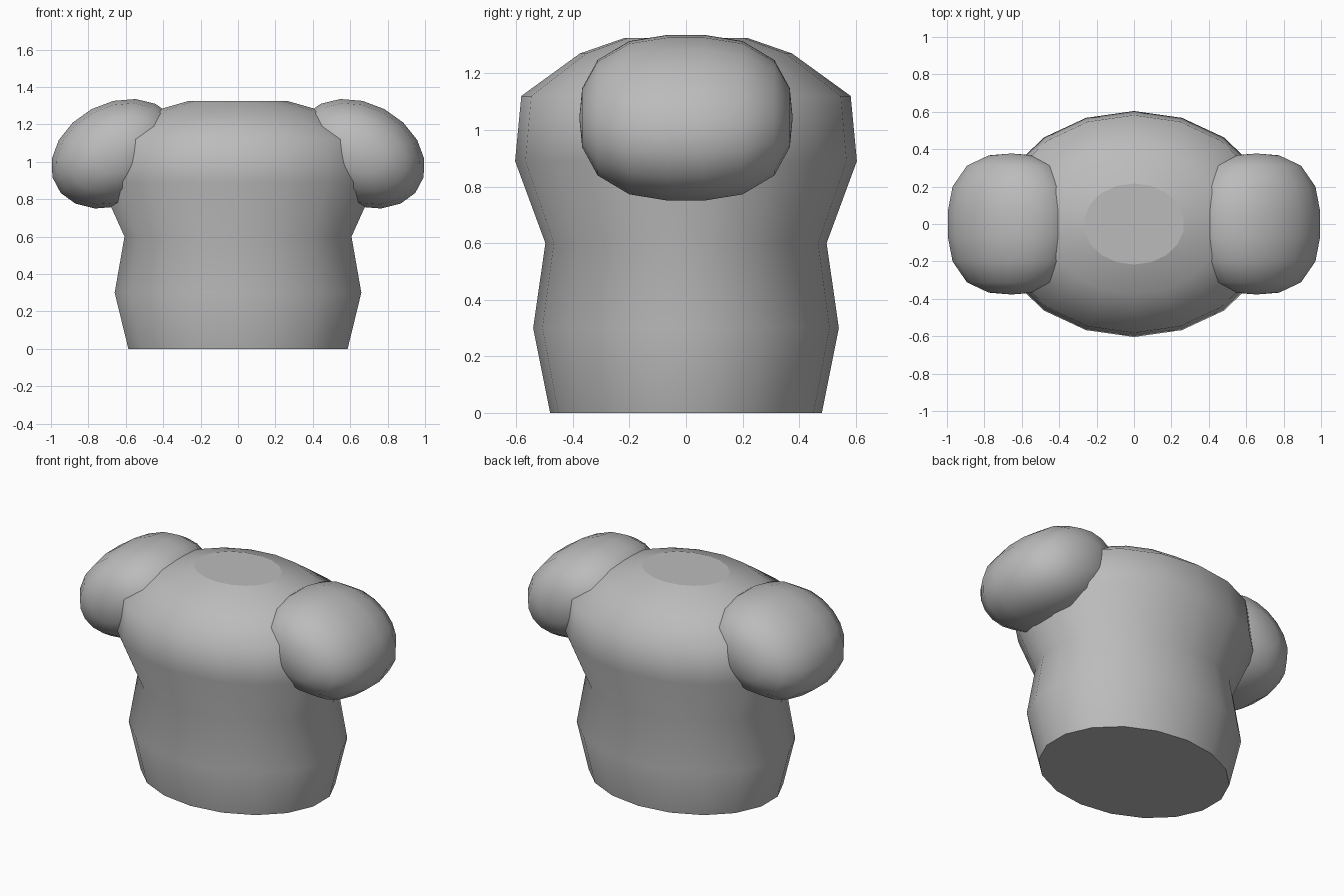
import bpy, bmesh, math
from mathutils import Matrix, Vector

cube = bpy.data.objects.get("Cube")
if cube:
    bpy.data.objects.remove(cube, do_unlink=True)

grey = bpy.data.materials.new("plain grey")
grey.use_nodes = True
colour = (0.5, 0.5, 0.5, 1)
grey.diffuse_color = colour
grey.node_tree.nodes["Principled BSDF"].inputs["Base Color"].default_value = colour


def add_object(name, bm):
    bmesh.ops.recalc_face_normals(bm, faces=bm.faces)
    mesh = bpy.data.meshes.new(name)
    bm.to_mesh(mesh)
    bm.free()
    mesh.materials.append(grey)
    obj = bpy.data.objects.new(name, mesh)
    bpy.context.collection.objects.link(obj)


# Torso: oval rings bridged from the hem to the neck, with flat end caps
SIDES = 18
WIDTH = 1.24
profile = [(0, 0.48), (0.3, 0.54), (0.6, 0.497), (0.89, 0.604),
           (1.12, 0.582), (1.27, 0.375), (1.325, 0.217)]
bm = bmesh.new()
rings = []
for z, depth in profile:
    angles = [2 * math.pi * i / SIDES for i in range(SIDES)]
    rings.append([bm.verts.new((WIDTH * depth * math.sin(a), depth * math.cos(a), z))
                  for a in angles])
for low, high in zip(rings, rings[1:]):
    for i in range(SIDES):
        j = (i + 1) % SIDES
        bm.faces.new((low[i], low[j], high[j], high[i])).smooth = True
for ring in (rings[0], rings[-1]):
    cap = bm.faces.new(ring)
    for edge in cap.edges:
        edge.smooth = False
add_object("torso", bm)

# Shoulders: boxy rounded pads, poles front and back, tilted down outwards
POWER = 2.6
for name, side in (("left_shoulder", 1), ("right_shoulder", -1)):
    bm = bmesh.new()
    bmesh.ops.create_uvsphere(bm, u_segments=18, v_segments=9, radius=1)
    tilt = Matrix.Rotation(math.radians(28), 3, 'Y')
    for v in bm.verts:
        radial = math.hypot(v.co.x, v.co.y)
        p = v.co / (radial ** POWER + abs(v.co.z) ** POWER) ** (1 / POWER)
        p = tilt @ Vector((p.x * 0.364, -p.z * 0.377, p.y * 0.272))
        v.co = ((p.x + 0.655) * side, p.y, p.z + 1.043)
    for face in bm.faces:
        face.smooth = True
    add_object(name, bm)
